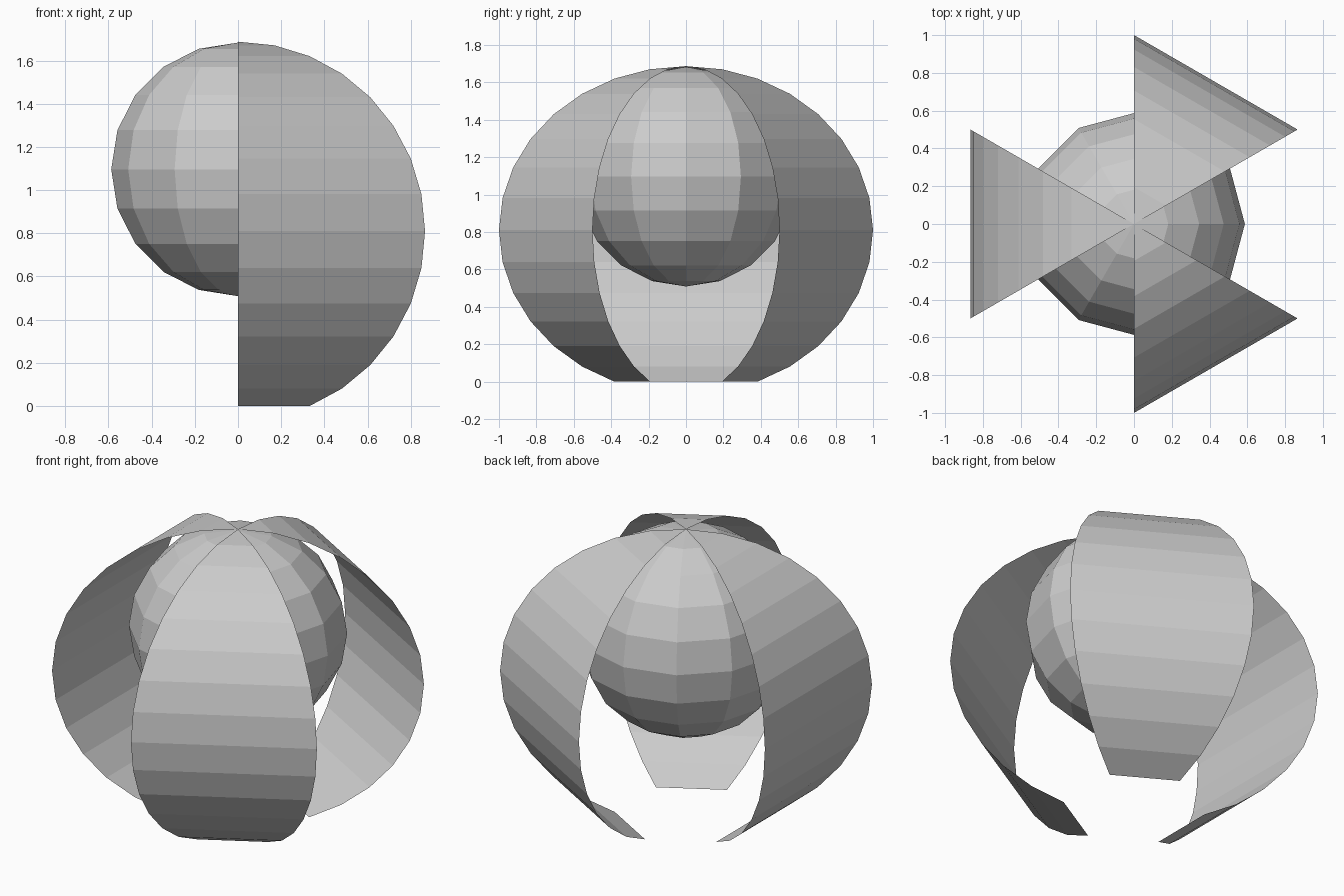
import bpy, bmesh
from math import sin, cos, radians

if "Cube" in bpy.data.objects:
    bpy.data.objects.remove(bpy.data.objects["Cube"])

SHELL_Z, SHELL_H = 0.81, 0.877   # shell equator height and vertical radius
BALL_R = 0.587

# Shell petal: one flat-sided 60 degree sector of a 6-sided, 16-ring spheroid, open at the base
def petal(name, start):
    bm = bmesh.new()
    angles = (radians(start), radians(start + 60))
    apex = bm.verts.new((0, 0, SHELL_Z + SHELL_H))
    prev = None
    for i in range(1, 15):
        t = radians(11.25 * i)
        z = max(0, SHELL_Z + SHELL_H * cos(t))
        row = [bm.verts.new((sin(t) * cos(a), sin(t) * sin(a), z)) for a in angles]
        if prev:
            bm.faces.new((prev[0], row[0], row[1], prev[1]))
        else:
            bm.faces.new((apex, row[0], row[1]))
        prev = row
    mesh = bpy.data.meshes.new(name)
    bm.to_mesh(mesh)
    bm.free()
    bpy.context.collection.objects.link(bpy.data.objects.new(name, mesh))

for name, start in (("shell_petal_back", 30), ("shell_petal_left", 150), ("shell_petal_front", 270)):
    petal(name, start)

# Low-poly ball hanging from the top of the shell
bpy.ops.mesh.primitive_uv_sphere_add(segments=12, ring_count=10, radius=BALL_R,
                                     location=(0, 0, SHELL_Z + SHELL_H - BALL_R - 0.004))
bpy.context.object.name = "inner_ball"
